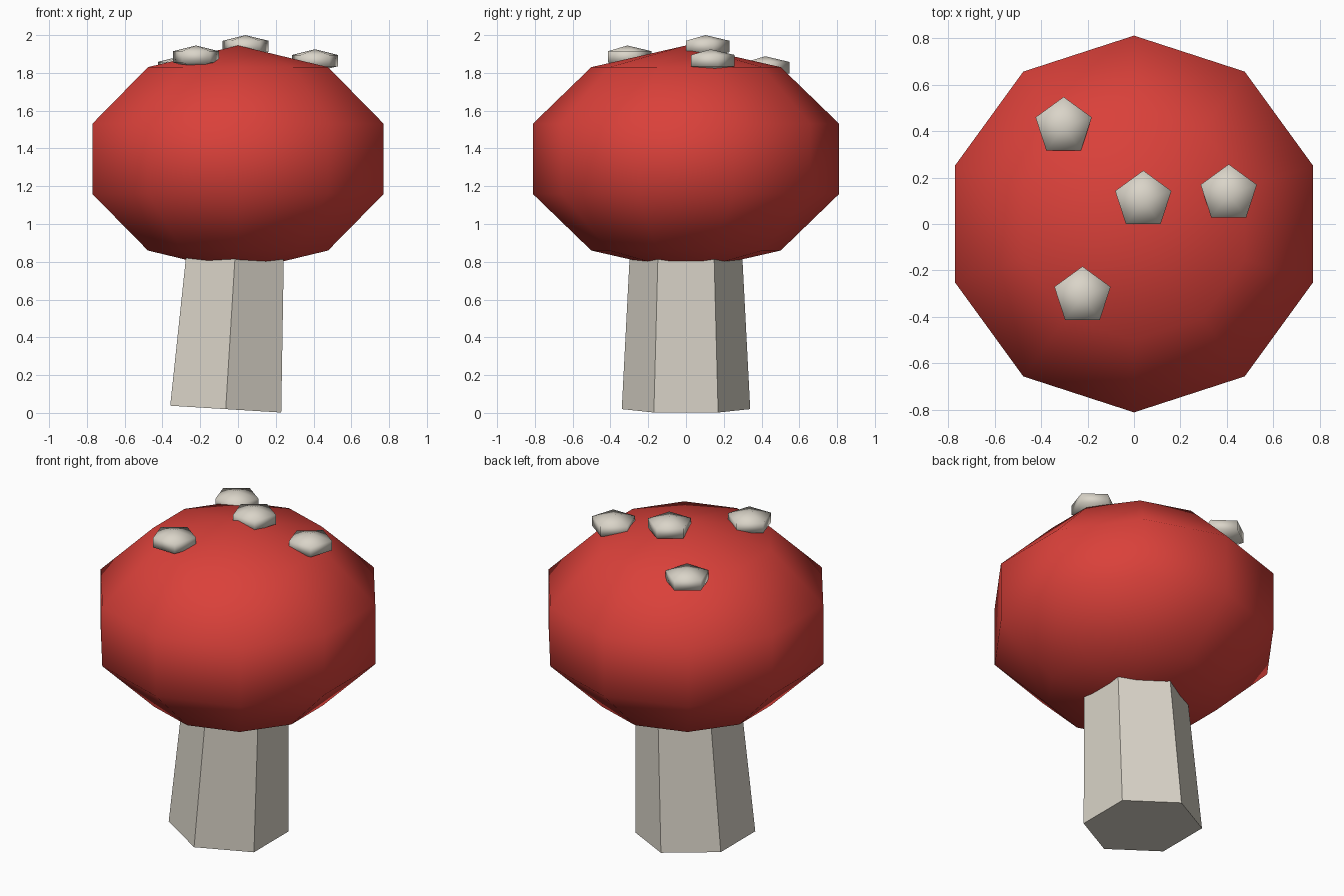
import bpy, bmesh, math

if "Cube" in bpy.data.objects:
    bpy.data.objects.remove(bpy.data.objects["Cube"])


def material(name, rgb):
    m = bpy.data.materials.new(name)
    m.diffuse_color = (*rgb, 1)
    m.use_nodes = True
    m.node_tree.nodes["Principled BSDF"].inputs["Base Color"].default_value = m.diffuse_color
    return m


red = material("cap red", (0.70, 0.052, 0.042))
cream = material("pale cream", (0.70, 0.66, 0.58))


def add_object(name, bm, mat, smooth):
    bmesh.ops.recalc_face_normals(bm, faces=bm.faces)
    for f in bm.faces:
        f.smooth = smooth
    me = bpy.data.meshes.new(name)
    bm.to_mesh(me)
    bm.free()
    me.materials.append(mat)
    ob = bpy.data.objects.new(name, me)
    bpy.context.collection.objects.link(ob)
    return ob


def ring(bm, sides, radius, z):
    # first corner points to +y
    return [bm.verts.new((radius * math.sin(2 * math.pi * i / sides),
                          radius * math.cos(2 * math.pi * i / sides), z))
            for i in range(sides)]


def bridge(bm, a, b):
    n = len(a)
    for i in range(n):
        j = (i + 1) % n
        bm.faces.new((a[i], a[j], b[j], b[i]))


def ellipsoid(name, sides, bands, radius, height, location, mat):
    """Low-poly sphere of half-height `height`, smooth shaded."""
    bm = bmesh.new()
    rings = []
    for k in range(1, bands):
        t = math.pi * k / bands
        rings.append(ring(bm, sides, radius * math.sin(t), height * math.cos(t)))
    for a, b in zip(rings, rings[1:]):
        bridge(bm, a, b)
    for loop, z in ((rings[0], height), (rings[-1], -height)):
        pole = bm.verts.new((0, 0, z))
        for i in range(sides):
            bm.faces.new((loop[i], loop[(i + 1) % sides], pole))
    ob = add_object(name, bm, mat, True)
    ob.location = location
    return ob


# Cap
ellipsoid("cap", 10, 5, 0.853, 0.60, (0, 0, 1.345), red)

# Spots on the cap
for i, pos in enumerate([(0.04, 0.103, 1.94), (-0.222, -0.31, 1.885),
                         (0.408, 0.13, 1.865), (-0.303, 0.42, 1.828)]):
    ellipsoid(f"spot_{i + 1}", 5, 3, 0.147, 0.06, pos, cream)

# Leaning six-sided stem, tapering up into the cap
bm = bmesh.new()
low = ring(bm, 6, 0.34, 0)
high = ring(bm, 6, 0.278, 1.2)
bridge(bm, low, high)
bm.faces.new(low)
bm.faces.new(high)
stem = add_object("stem", bm, cream, False)
stem.location = (-0.065, 0, 0.02)
stem.rotation_euler = (0, math.radians(3.5), 0)
